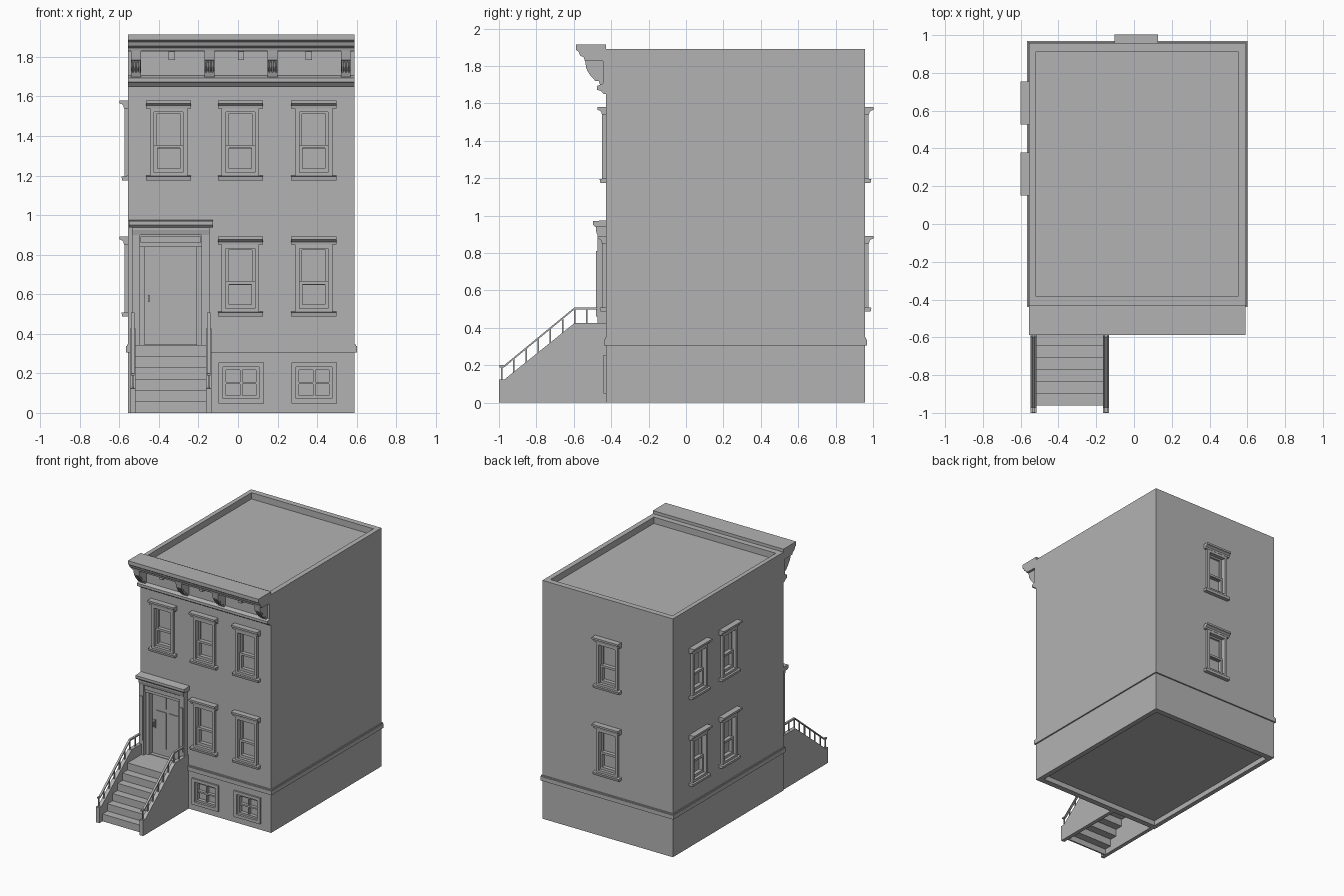
import bpy, bmesh, math
from mathutils import Matrix, Vector

if "Cube" in bpy.data.objects:
    bpy.data.objects.remove(bpy.data.objects["Cube"], do_unlink=True)

GREY = (0.45, 0.45, 0.45, 1)
mat = bpy.data.materials.new("stone_grey")
mat.use_nodes = True
mat.diffuse_color = GREY
bsdf = next(n for n in mat.node_tree.nodes if n.type == 'BSDF_PRINCIPLED')
bsdf.inputs["Base Color"].default_value = GREY

# Body limits
XL, XR, YF, YB, TOP = -0.555, 0.59, -0.428, 0.957, 1.89
RIM = 0.045


def box(bm, x0, x1, y0, y1, z0, z1, m=Matrix()):
    centre = Vector((x0 + x1, y0 + y1, z0 + z1)) / 2
    size = Matrix.Diagonal((x1 - x0, y1 - y0, z1 - z0, 1))
    bmesh.ops.create_cube(bm, size=1, matrix=m @ Matrix.Translation(centre) @ size)


def extrude(bm, x0, x1, profile):
    """Sweep a (y, z) profile along x."""
    face = bm.faces.new([bm.verts.new((x0, y, z)) for y, z in profile])
    out = bmesh.ops.extrude_face_region(bm, geom=[face])["geom"]
    moved = [v for v in out if isinstance(v, bmesh.types.BMVert)]
    bmesh.ops.translate(bm, verts=moved, vec=(x1 - x0, 0, 0))


def frame(bm, half, z0, z1, w, bottom, y0, y1):
    """Rectangular frame of bar width w, centred on x = 0."""
    for a, b in ((-half, w - half), (half - w, half)):
        box(bm, a, b, y0, y1, z0, z1)
    box(bm, w - half, half - w, y0, y1, z1 - w, z1)
    box(bm, w - half, half - w, y0, y1, z0, z0 + bottom)


def mesh_from(bm, name):
    bmesh.ops.recalc_face_normals(bm, faces=bm.faces)
    me = bpy.data.meshes.new(name)
    bm.to_mesh(me)
    bm.free()
    me.materials.append(mat)
    return me


def place(name, data, m=Matrix()):
    ob = bpy.data.objects.new(name, data)
    bpy.context.collection.objects.link(ob)
    ob.matrix_world = m
    return ob


# Sash window: wall plane is y = 0, outside is -y, bottom is z = 0
bm = bmesh.new()
extrude(bm, -0.114, 0.114, [(0.01, 0.365), (-0.022, 0.365), (-0.024, 0.378), (-0.033, 0.386),
                            (-0.045, 0.39), (-0.045, 0.405), (0.01, 0.405)])
extrude(bm, -0.114, 0.114, [(0.01, 0), (-0.03, 0), (-0.034, 0.02), (0.01, 0.026)])
frame(bm, 0.095, 0.02, 0.367, 0.022, 0.02, -0.02, 0.01)
frame(bm, 0.083, 0.03, 0.358, 0.01, 0.01, -0.012, 0.01)
frame(bm, 0.074, 0.16, 0.35, 0.014, 0.02, 0.018, 0.04)
frame(bm, 0.074, 0.038, 0.18, 0.017, 0.022, 0.004, 0.04)
sash_window = mesh_from(bm, "sash_window")

# Basement window with four panes
bm = bmesh.new()
frame(bm, 0.115, 0, 0.207, 0.024, 0.024, -0.012, 0.01)
frame(bm, 0.092, 0.023, 0.184, 0.016, 0.016, 0.006, 0.04)
box(bm, -0.006, 0.006, 0.01, 0.04, 0.03, 0.18)
box(bm, -0.08, 0.08, 0.01, 0.04, 0.097, 0.109)
basement_window = mesh_from(bm, "basement_window")

# Put the windows on the walls and collect the openings to cut
cut = bmesh.new()


def window(name, mesh, x, y, z, turn, half, z0, z1):
    m = Matrix.Translation((x, y, z)) @ Matrix.Rotation(math.radians(turn), 4, 'Z')
    place(name, mesh, m)
    box(cut, -half, half, -0.05, 0.034, z0, z1, m)


def sash(name, x, y, z, turn):
    window(name, sash_window, x, y, z, turn, 0.0735, 0.039, 0.349)


for floor, z in (("lower", 0.487), ("upper", 1.175)):
    for x in (-0.351, 0.012, 0.383):
        if floor == "upper" or x > 0:
            sash(floor + "_front_window", x, YF, z, 0)
    sash(floor + "_back_window", 0.012, YB, z, 180)
    for y in (0.265, 0.64):
        sash(floor + "_side_window", XL, y, z, -90)
for x in (0.016, 0.385):
    window("basement_window", basement_window, x, YF, 0.048, 0, 0.0915, 0.024, 0.183)

# Openings for the door, the sunken roof and the hollow underside
box(cut, -0.47, -0.21, YF - 0.05, YF + 0.045, 0.343, 0.838)
for z0, z1 in ((TOP - 0.05, TOP + 0.05), (-0.05, 0.04)):
    box(cut, XL + RIM - 0.01, XR - RIM + 0.005, YF + RIM, YB - RIM, z0, z1)

# Building body
bm = bmesh.new()
box(bm, XL, XR, YF, YB, 0, TOP)
body = place("building_body", mesh_from(bm, "building_body"))
cutter = place("opening_cutter", mesh_from(cut, "opening_cutter"))
cutter.hide_render = True
mod = body.modifiers.new("openings", 'BOOLEAN')
mod.operation = 'DIFFERENCE'
mod.solver = 'EXACT'
mod.object = cutter
bpy.context.view_layer.update()
cut_mesh = bpy.data.meshes.new_from_object(body.evaluated_get(bpy.context.evaluated_depsgraph_get()))
body.modifiers.clear()
body.data = cut_mesh
bpy.data.objects.remove(cutter, do_unlink=True)

# Belt course around the house, slightly stepped
bm = bmesh.new()
for grow, z0, z1 in ((0.011, 0.305, 0.338), (0.006, 0.338, 0.347)):
    for y0, y1 in ((YF - grow, YF + 0.01), (YB - 0.01, YB + grow)):
        box(bm, XL - grow, XR + grow, y0, y1, z0, z1)
    for x0, x1 in ((XL - grow, XL + 0.01), (XR - 0.01, XR + grow)):
        box(bm, x0, x1, YF, YB, z0, z1)
place("belt_course", mesh_from(bm, "belt_course"))

# Cornice: crown, frieze and lower moulding in one profile
bm = bmesh.new()
extrude(bm, XL, XR, [(YF, 1.914), (-0.588, 1.914), (-0.588, 1.885), (-0.574, 1.876),
                     (-0.566, 1.855), (-0.546, 1.845), (-0.542, 1.83), (-0.445, 1.826),
                     (-0.445, 1.705), (-0.475, 1.693), (-0.475, 1.672), (-0.455, 1.667),
                     (-0.44, 1.65), (YF, 1.65)])
place("cornice", mesh_from(bm, "cornice"))

# Cornice brackets with ribbed faces, and small blocks between them
bm = bmesh.new()
for x in (-0.515, -0.145, 0.175, 0.545):
    extrude(bm, x - 0.025, x + 0.025, [(-0.44, 1.832), (-0.54, 1.832), (-0.533, 1.785), (-0.512, 1.772),
                                       (-0.498, 1.745), (-0.47, 1.728), (-0.456, 1.69), (-0.44, 1.69)])
    for i in (-1, 0, 1):
        extrude(bm, x + i * 0.017 - 0.005, x + i * 0.017 + 0.005,
                [(-0.45, 1.78), (-0.53, 1.78), (-0.516, 1.755), (-0.485, 1.72), (-0.45, 1.72)])
for x in (-0.335, 0.015, 0.357):
    box(bm, x - 0.016, x + 0.016, -0.49, -0.44, 1.785, 1.83)
place("cornice_brackets", mesh_from(bm, "cornice_brackets"))

# Door surround: pilasters, casing, lintel band and hood
bm = bmesh.new()
for x in (-0.516, -0.164):
    box(bm, x - 0.02, x + 0.02, -0.473, YF + 0.01, 0.3, 0.92)
    box(bm, x - 0.013, x + 0.013, -0.48, -0.47, 0.46, 0.81)
for x0, x1 in ((-0.5, -0.47), (-0.21, -0.18)):
    box(bm, x0, x1, -0.445, YF + 0.01, 0.343, 0.85)
box(bm, -0.5, -0.18, -0.455, YF + 0.01, 0.838, 0.92)
box(bm, -0.493, -0.187, -0.465, -0.45, 0.862, 0.893)
extrude(bm, -0.536, -0.144, [(YF, 0.9), (-0.476, 0.9), (-0.482, 0.925), (-0.482, 0.94), (YF, 0.94)])
extrude(bm, -0.552, -0.126, [(YF, 0.938), (-0.485, 0.938), (-0.497, 0.95), (-0.497, 0.97), (YF, 0.975)])
place("door_surround", mesh_from(bm, "door_surround"))

# Front door with raised panels and handle
bm = bmesh.new()
DY = YF + 0.03
box(bm, -0.47, -0.21, DY, YF + 0.05, 0.343, 0.838)
for x0, x1 in ((-0.435, -0.35), (-0.325, -0.24)):
    for z0, z1 in ((0.4, 0.69), (0.715, 0.81)):
        box(bm, x0, x1, DY - 0.006, DY + 0.01, z0, z1)
box(bm, -0.46, -0.443, DY - 0.007, DY + 0.01, 0.545, 0.61)
box(bm, -0.456, -0.447, DY - 0.025, DY, 0.56, 0.595)
place("front_door", mesh_from(bm, "front_door"))

# Stoop steps: a folded slab, open underneath
STEPS, FIRST, RUN, RISE = 6, -0.96, 0.063, 0.343 / 6
upper = [(FIRST, 0)]
for i in range(STEPS):
    y = FIRST + i * RUN
    upper += [(y, (i + 1) * RISE), (y + RUN, (i + 1) * RISE)]
upper[-1] = (YF + 0.01, STEPS * RISE)
lower = [(y + 0.012, z - 0.012) for y, z in upper[1:-1]] + [(YF + 0.01, STEPS * RISE - 0.012)]
bm = bmesh.new()
extrude(bm, -0.52, -0.155, upper + lower[::-1] + [(FIRST + 0.012, 0)])
place("stoop_steps", mesh_from(bm, "stoop_steps"))

# Stoop side walls and railings
for side, x in (("right", -0.532), ("left", -0.148)):
    bm = bmesh.new()
    extrude(bm, x - 0.015, x + 0.015, [(YF + 0.01, 0), (-1, 0), (-1, 0.123), (-0.972, 0.123),
                                       (-0.594, 0.427), (YF + 0.01, 0.427)])
    place(side + "_stoop_wall", mesh_from(bm, "stoop_wall"))

    bm = bmesh.new()
    for i in range(8):
        y = -0.985 + i * 0.065
        z = min(0.427, max(0.123, 0.123 + (y + 0.972) * 0.304 / 0.378))
        box(bm, x - 0.004, x + 0.004, y - 0.004, y + 0.004, z - 0.01, z + 0.073)
    place(side + "_rail_posts", mesh_from(bm, "rail_posts"))

    bm = bmesh.new()
    path = [(-0.998, 0.195), (-0.972, 0.195), (-0.598, 0.503), (-0.47, 0.503)]
    extrude(bm, x - 0.008, x + 0.008, [(y, z + 0.005) for y, z in path] + [(y, z - 0.006) for y, z in path[::-1]])
    place(side + "_handrail", mesh_from(bm, "handrail"))
